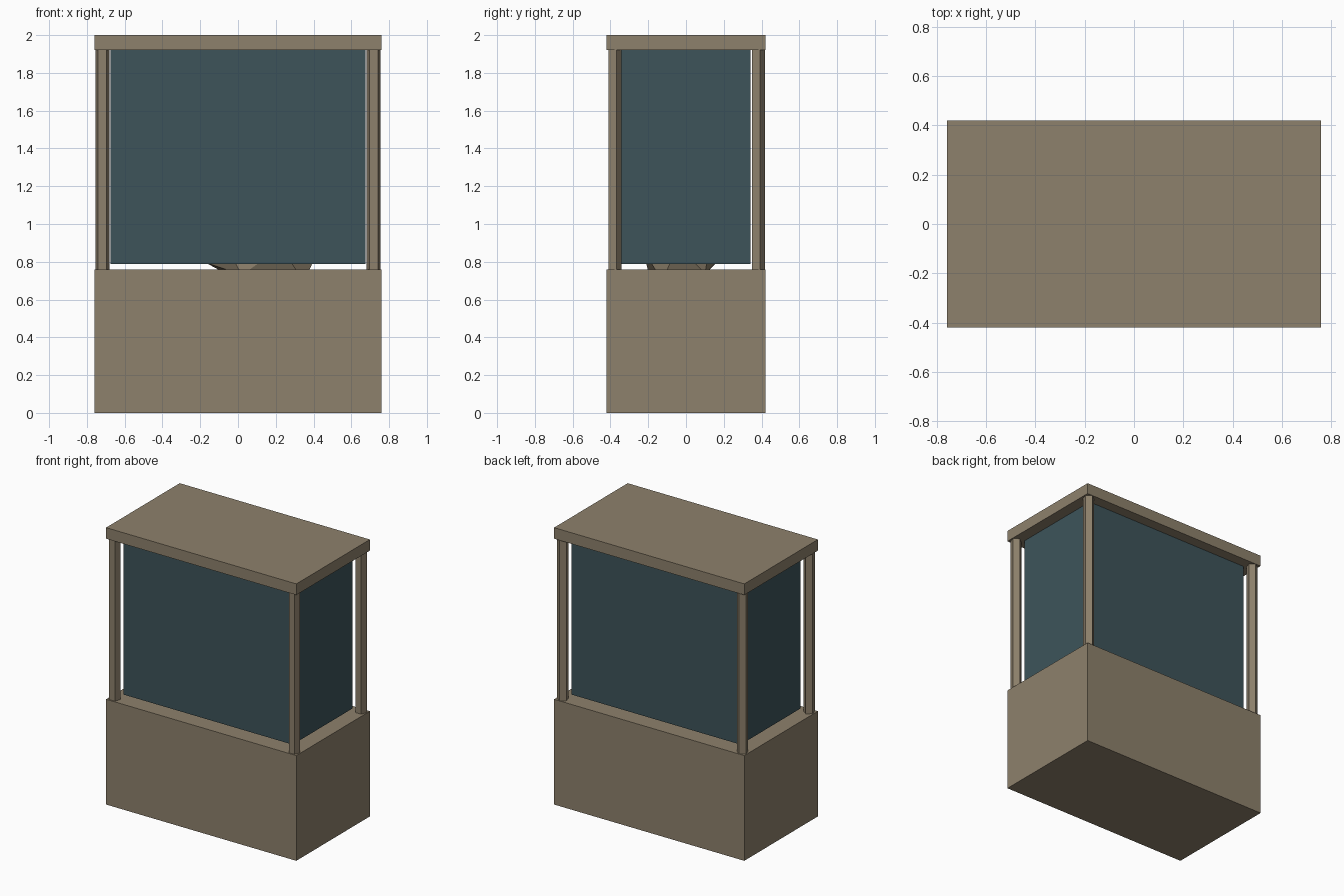
import bpy

if "Cube" in bpy.data.objects:
    bpy.data.objects.remove(bpy.data.objects["Cube"], do_unlink=True)


def material(name, color):
    mat = bpy.data.materials.new(name)
    mat.use_nodes = True
    mat.diffuse_color = (*color, 1)
    mat.node_tree.nodes["Principled BSDF"].inputs["Base Color"].default_value = (*color, 1)
    return mat


TAN = material("tan wood", (0.27, 0.22, 0.15))
GLASS = material("dark teal glass", (0.047, 0.088, 0.102))


def finish(name, mat):
    obj = bpy.context.object
    obj.name = obj.data.name = name
    obj.data.materials.append(mat)
    return obj


def box(name, mat, width, depth, bottom, top):
    bpy.ops.mesh.primitive_cube_add(size=1, location=(0, 0, (bottom + top) / 2))
    bpy.context.object.scale = (width, depth, top - bottom)
    bpy.ops.object.transform_apply(location=False, rotation=False, scale=True)
    return finish(name, mat)


BASE_TOP, LID_BOTTOM = 0.76, 1.92

# Solid plinth, lid and floating glass case
box("base", TAN, 1.52, 0.84, 0, BASE_TOP)
box("lid", TAN, 1.52, 0.84, LID_BOTTOM, 2)
box("glass_case", GLASS, 1.352, 0.684, 0.787, LID_BOTTOM)

# Five-sided corner posts
for side, x in (("right", -0.718), ("left", 0.718)):
    for end, y in (("front", -0.38), ("back", 0.38)):
        bpy.ops.mesh.primitive_cylinder_add(
            vertices=5, radius=0.039, depth=LID_BOTTOM - BASE_TOP,
            location=(x, y, (BASE_TOP + LID_BOTTOM) / 2))
        finish(f"{end}_{side}_post", TAN)

# Faceted rock standing inside the case
bpy.ops.mesh.primitive_ico_sphere_add(subdivisions=1, radius=1, location=(0.13, -0.03, 0.84))
rock = finish("rock", TAN)
rock.scale = (0.33, 0.22, 0.2)
rock.rotation_euler = (0.2, 0.15, 0)
